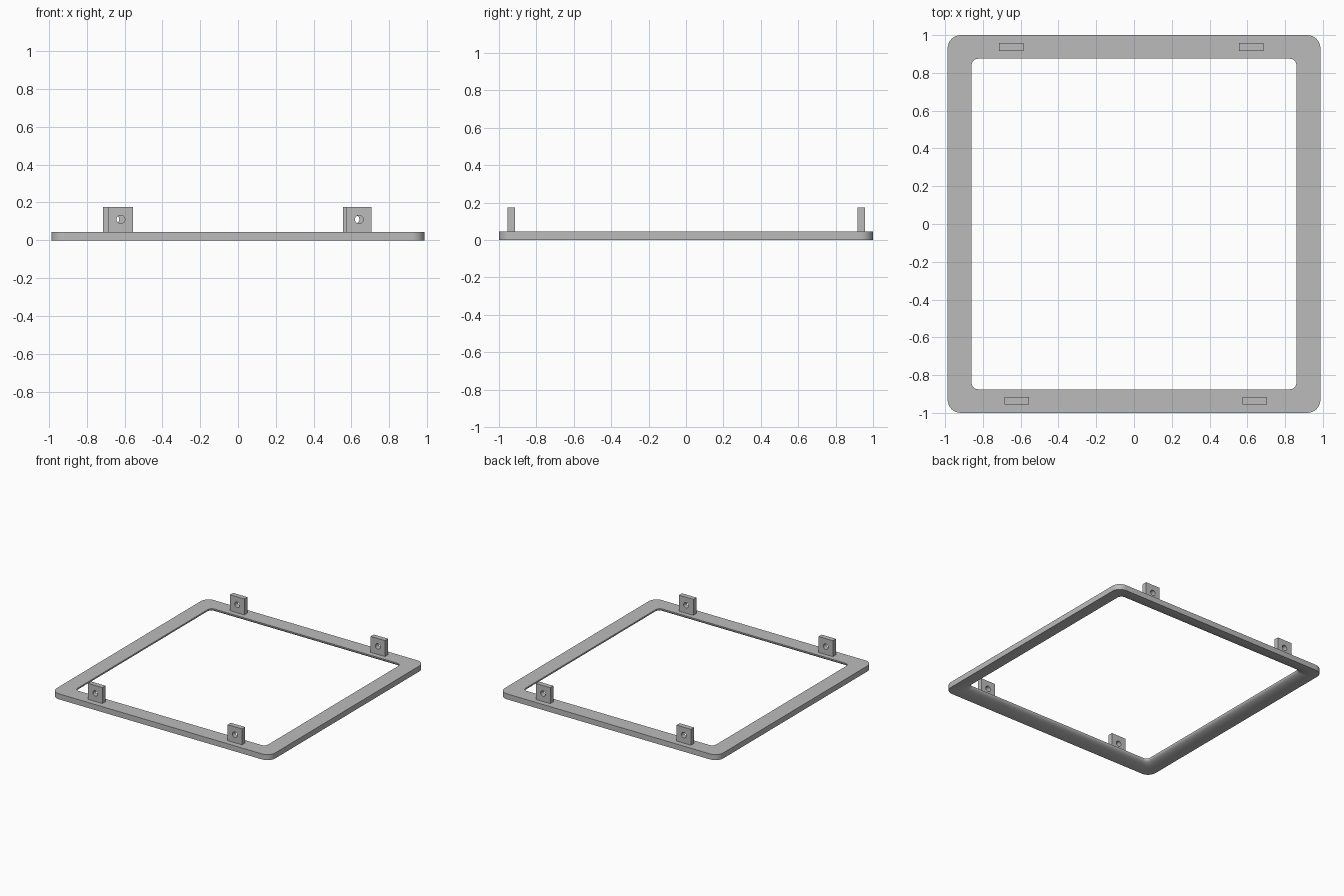
import bpy, bmesh
from math import sin, cos, pi, radians
from mathutils import Vector

cube = bpy.data.objects.get("Cube")
if cube:
    bpy.data.objects.remove(cube)

grey = bpy.data.materials.new("plain grey")
grey.use_nodes = True
grey.diffuse_color = (0.5, 0.5, 0.5, 1)
grey.node_tree.nodes["Principled BSDF"].inputs["Base Color"].default_value = (0.5, 0.5, 0.5, 1)


def loft_ring(name, loops):
    """Join matching closed loops in order, and the last one back to the first."""
    bm = bmesh.new()
    rings = [[bm.verts.new(p) for p in loop] for loop in loops]
    n = len(rings[0])
    for k, a in enumerate(rings):
        b = rings[(k + 1) % len(rings)]
        for i in range(n):
            j = (i + 1) % n
            bm.faces.new((a[i], a[j], b[j], b[i]))
    bmesh.ops.recalc_face_normals(bm, faces=bm.faces)
    mesh = bpy.data.meshes.new(name)
    bm.to_mesh(mesh)
    bm.free()
    mesh.materials.append(grey)
    obj = bpy.data.objects.new(name, mesh)
    bpy.context.collection.objects.link(obj)
    bpy.ops.object.select_all(action='DESELECT')
    obj.select_set(True)
    bpy.context.view_layer.objects.active = obj
    bpy.ops.object.shade_smooth_by_angle(angle=radians(30))
    return obj


def rounded_rect(hx, hy, r, z, steps=8):
    pts = []
    for q, (sx, sy) in enumerate(((1, 1), (-1, 1), (-1, -1), (1, -1))):
        for s in range(steps + 1):
            a = (q + s / steps) * pi / 2
            pts.append((sx * (hx - r) + r * cos(a), sy * (hy - r) + r * sin(a), z))
    return pts


# Frame: flat top, upright outside, underside curving up to a thin inner lip
OUTER, INNER = Vector((0.987, 1.0, 0.07)), Vector((0.86, 0.875, 0.035))
THICK, LIP = 0.045, 0.005
loops = [rounded_rect(*OUTER, 0), rounded_rect(*OUTER, THICK), rounded_rect(*INNER, THICK)]
for s in range(8):
    a = s / 8 * pi / 2
    size = OUTER.lerp(INNER, cos(a))
    loops.append(rounded_rect(*size, (THICK - LIP) * (1 - sin(a))))
loft_ring("frame", loops)


# Upright mounting tabs, each with a round hole through it
def tab(name, x, y, half=0.065, depth=0.02, hole=0.022, z=0.11):
    angles = [i * pi / 12 for i in range(24)]
    square, circle = [], []
    for a in angles:
        k = half / max(abs(cos(a)), abs(sin(a)))
        square.append((cos(a) * k, sin(a) * k))
        circle.append((cos(a) * hole, sin(a) * hole))
    loft_ring(name, [[(x + u, y + d, z + v) for u, v in shape]
                     for shape, d in ((square, -depth), (square, depth),
                                      (circle, depth), (circle, -depth))])


tab("front_right_tab", -0.62, -0.935)
tab("front_left_tab", 0.64, -0.935)
tab("back_right_tab", -0.65, 0.937)
tab("back_left_tab", 0.62, 0.937)
